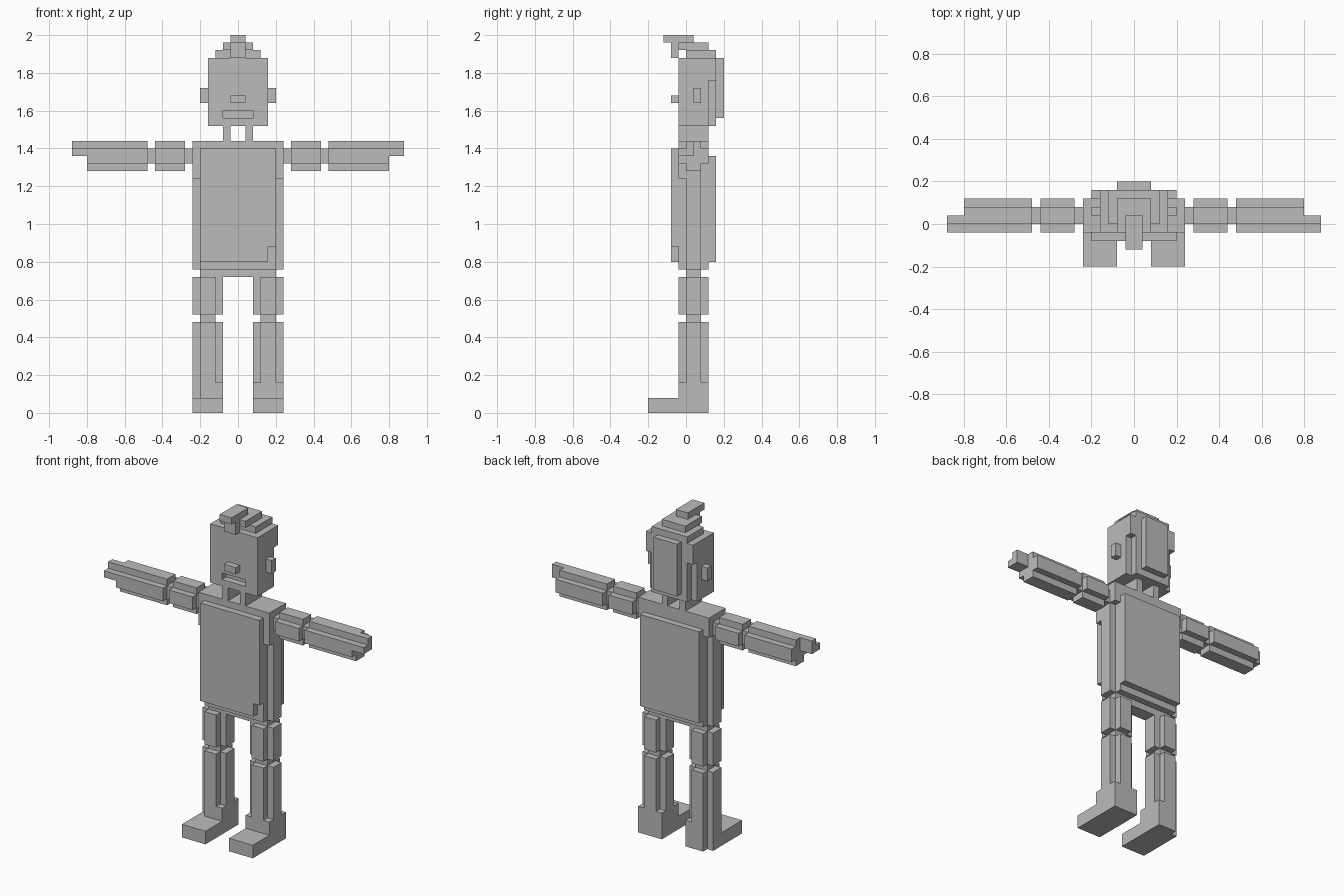
import bpy, bmesh
from mathutils import Vector

if "Cube" in bpy.data.objects:
    bpy.data.objects.remove(bpy.data.objects["Cube"])

U = 0.04  # size of one cube of the blocky grid

mat = bpy.data.materials.new("plain grey")
mat.diffuse_color = (0.5, 0.5, 0.5, 1)
mat.use_nodes = True
mat.node_tree.nodes["Principled BSDF"].inputs["Base Color"].default_value = mat.diffuse_color


def box(x0, x1, y0, y1, z0, z1):
    """Set of grid cells filling a box."""
    return {(x, y, z) for x in range(x0, x1)
            for y in range(y0, y1) for z in range(z0, z1)}


def mirror(cells):
    return {(-1 - x, y, z) for x, y, z in cells}


def leg_bar(z0, z1):
    """Upright limb with a plus-shaped section."""
    return box(3, 5, -1, 3, z0, z1) | box(2, 6, 0, 2, z0, z1)


def arm_bar(x0, x1):
    """Sideways limb with a plus-shaped section."""
    return box(x0, x1, -1, 3, 33, 35) | box(x0, x1, 0, 2, 32, 36)


parts = {}

# Legs, with a thin knee and hip joint
thigh = leg_bar(13, 18)
knee = box(3, 5, 0, 2, 12, 13)
shin = leg_bar(4, 12)
foot = box(2, 6, -5, 3, 0, 2) | box(2, 6, -1, 3, 2, 4)
for side, flip in (("right", lambda c: c), ("left", mirror)):
    parts[side + "_thigh"] = flip(thigh)
    parts[side + "_knee"] = flip(knee)
    parts[side + "_shin"] = flip(shin)
    parts[side + "_foot"] = flip(foot)
# Outer corners of one ankle are notched
parts["left_foot"] -= box(-6, -5, -1, 0, 2, 4) | box(-6, -5, 2, 3, 0, 4)

# Torso with raised chest and back panels
parts["hips"] = box(-5, 5, 0, 2, 18, 19)
side_strip = box(5, 6, 0, 2, 19, 36) | box(5, 6, -1, 0, 31, 36) | box(5, 6, 2, 3, 33, 36)
parts["torso"] = box(-5, 5, -1, 3, 19, 36) | side_strip | mirror(side_strip)
parts["chest_panel"] = box(-5, 5, -2, -1, 20, 35) - box(4, 5, -2, -1, 20, 22)
parts["back_panel"] = box(-5, 5, 3, 4, 20, 34)

# Arms, stretched sideways
arm = {
    "shoulder": box(6, 7, 0, 2, 33, 35),
    "upper_arm": arm_bar(7, 11),
    "elbow": box(11, 12, 0, 2, 33, 35),
    "forearm": arm_bar(12, 20),
    "hand": box(20, 22, -1, 1, 34, 36) - box(20, 22, -1, 0, 35, 36),
}
for name, cells in arm.items():
    parts["right_" + name] = cells
    parts["left_" + name] = mirror(cells)

# Neck posts
post = box(1, 2, -1, 3, 36, 38)
parts["right_neck_post"] = post
parts["left_neck_post"] = mirror(post)

# Head with a sunken mouth, nose and ears
parts["head"] = box(-4, 4, -1, 3, 38, 47) - box(-2, 2, -1, 0, 39, 40)
parts["nose"] = box(-1, 1, -2, -1, 41, 42)
ear = box(4, 5, 1, 2, 41, 43)
parts["right_ear"] = ear
parts["left_ear"] = mirror(ear)

# Stepped hair and the front curl
parts["hair"] = (box(-3, 3, 3, 4, 38, 44) | box(-4, 4, 3, 4, 44, 47)
                 | box(-2, 2, 4, 5, 39, 47) | box(-3, 3, 0, 4, 47, 48)
                 | box(-2, 2, -1, 3, 48, 49))
parts["hair_curl"] = box(-1, 1, -3, 1, 49, 50) | box(-1, 1, -2, -1, 47, 49)

solid = set().union(*parts.values())

# Turn each cell set into its outer skin with merged flat faces
for name, cells in parts.items():
    bm = bmesh.new()
    cache = {}

    def vert(p):
        key = tuple(p)
        if key not in cache:
            cache[key] = bm.verts.new([c * U for c in key])
        return cache[key]

    for cell in sorted(cells):
        for axis in range(3):
            for sign in (0, 1):
                near = list(cell)
                near[axis] += 1 if sign else -1
                if tuple(near) in solid:
                    continue
                a, b = (axis + 1) % 3, (axis + 2) % 3
                ring = []
                for da, db in ((0, 0), (1, 0), (1, 1), (0, 1)):
                    p = list(cell)
                    p[axis] += sign
                    p[a] += da
                    p[b] += db
                    ring.append(vert(p))
                bm.faces.new(ring if sign else ring[::-1])
    bmesh.ops.dissolve_limit(bm, angle_limit=0.01, verts=bm.verts[:], edges=bm.edges[:])
    mesh = bpy.data.meshes.new(name)
    bm.to_mesh(mesh)
    bm.free()
    mesh.materials.append(mat)
    bpy.context.collection.objects.link(bpy.data.objects.new(name, mesh))
